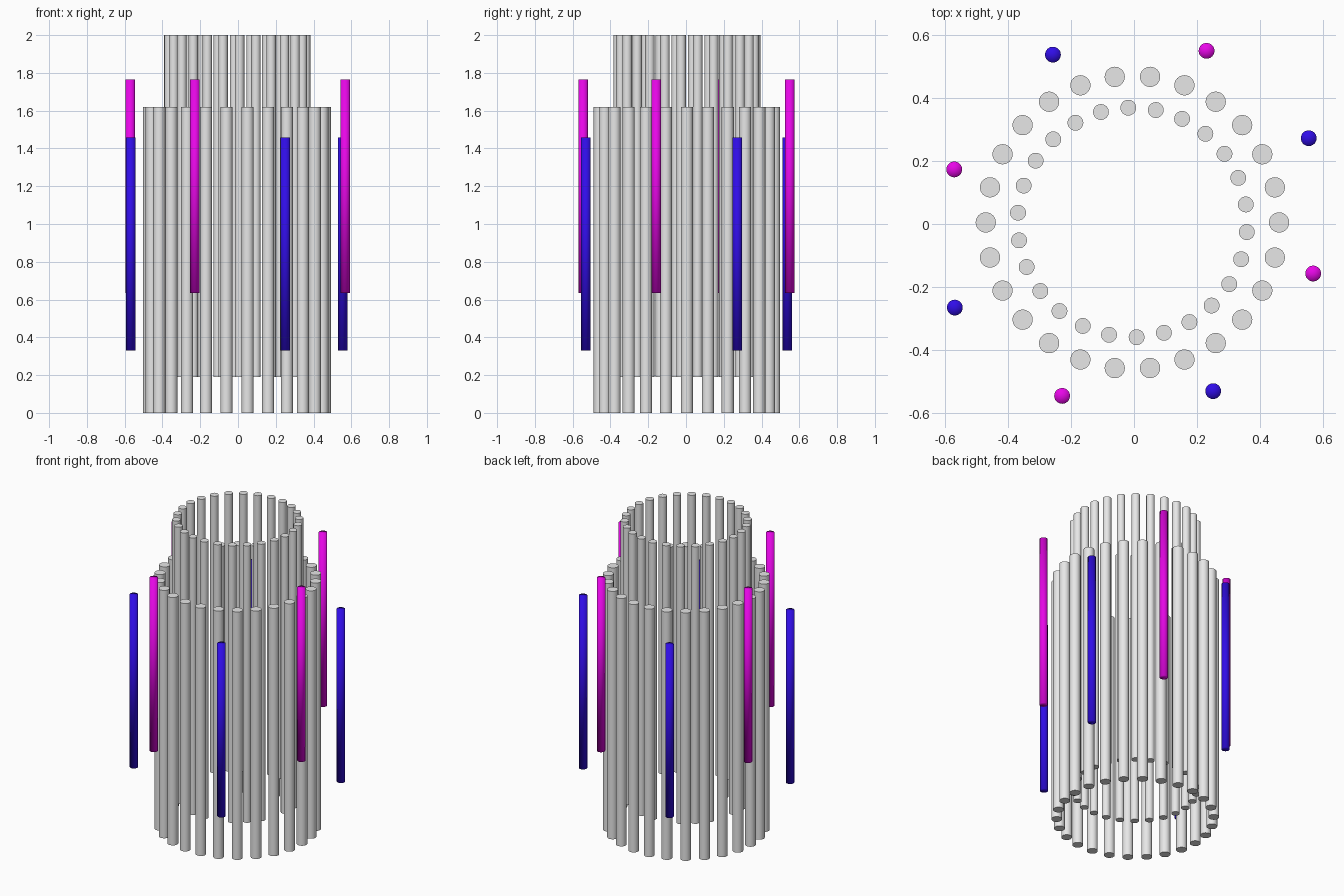
import bpy, math

if "Cube" in bpy.data.objects:
    bpy.data.objects.remove(bpy.data.objects["Cube"])


def material(name, rgb):
    m = bpy.data.materials.new(name)
    m.diffuse_color = (*rgb, 1.0)
    m.use_nodes = True
    m.node_tree.nodes["Principled BSDF"].inputs["Base Color"].default_value = m.diffuse_color
    return m


grey = material("light_grey", (0.8, 0.8, 0.8))
magenta = material("magenta", (0.8, 0.002, 0.8))
blue = material("deep_blue", (0.03, 0.004, 0.8))


def rod(name, x, y, z0, z1, radius, mat, soft_caps=False):
    """Upright cylinder between heights z0 and z1."""
    bpy.ops.mesh.primitive_cylinder_add(
        vertices=32, radius=radius, depth=z1 - z0,
        end_fill_type='TRIFAN' if soft_caps else 'NGON',
        location=(x, y, (z0 + z1) / 2))
    ob = bpy.context.object
    ob.name = name
    ob.data.materials.append(mat)
    if soft_caps:
        bpy.ops.object.shade_smooth()
    else:
        bpy.ops.object.shade_smooth_by_angle(angle=math.radians(40))


def ring(name, count, ring_radius, start, z0, z1, radius):
    """Circle of evenly spaced pillars."""
    for i in range(count):
        a = math.radians(start) + math.tau * i / count
        rod(f"{name}_{i + 1}", -0.005 + ring_radius * math.cos(a),
            0.005 + ring_radius * math.sin(a), z0, z1, radius, grey)


# Two concentric rings of pillars
ring("outer_pillar", 26, 0.465, 0.0, 0.0, 1.62, 0.032)
ring("inner_pillar", 26, 0.364, 9.0, 0.19, 2.0, 0.025)

# Coloured rods standing around the rings
for i, (x, y) in enumerate([(0.23, 0.549), (-0.57, 0.173),
                            (-0.228, -0.545), (0.568, -0.157)]):
    rod(f"magenta_rod_{i + 1}", x, y, 0.635, 1.765, 0.025, magenta, True)
for i, (x, y) in enumerate([(-0.257, 0.537), (0.554, 0.272),
                            (-0.568, -0.265), (0.251, -0.53)]):
    rod(f"blue_rod_{i + 1}", x, y, 0.33, 1.457, 0.025, blue, True)
